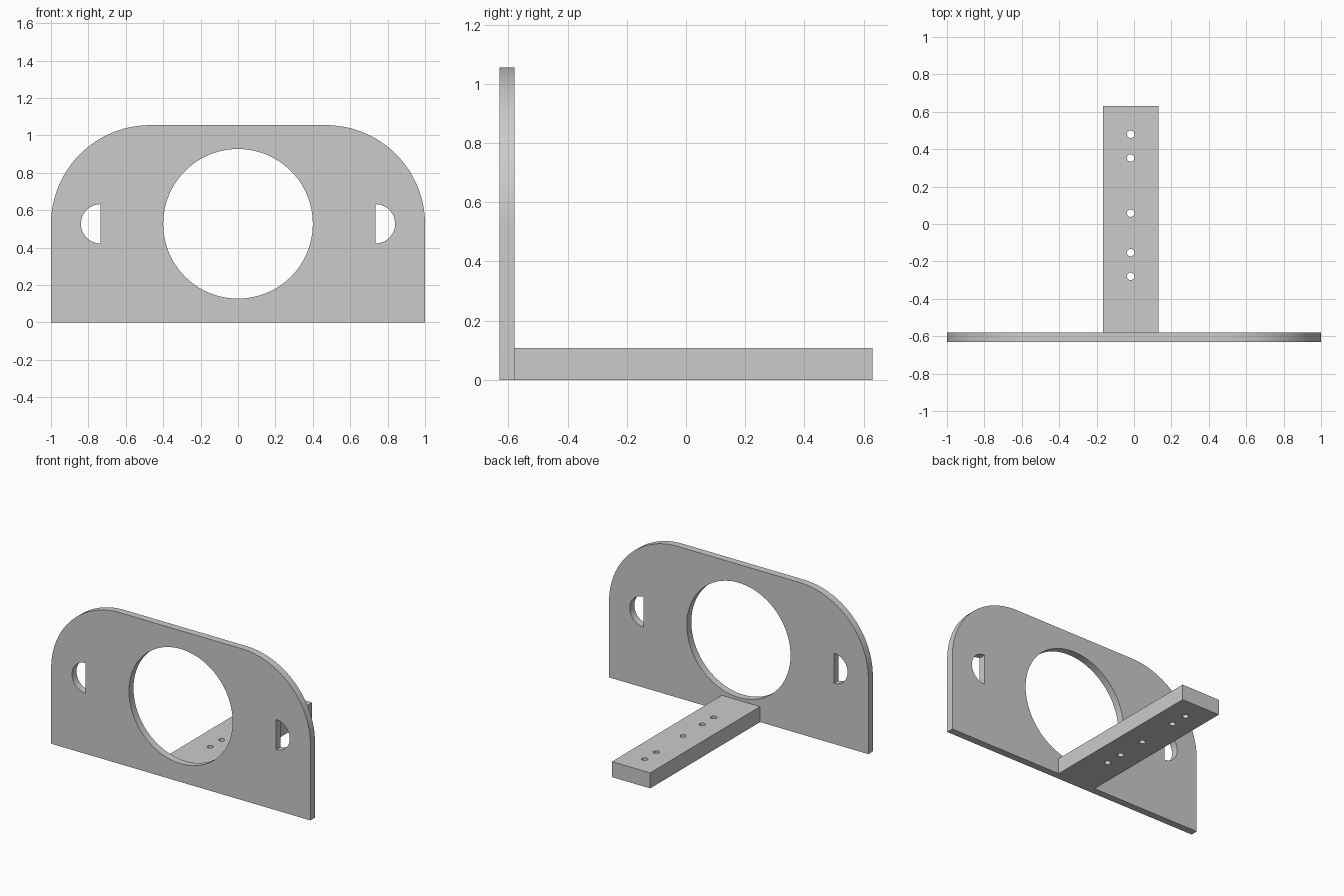
import bpy
import bmesh
from math import cos, sin, pi, radians
from mathutils import Matrix

cube = bpy.data.objects.get("Cube")
if cube:
    bpy.data.objects.remove(cube, do_unlink=True)

grey = bpy.data.materials.new("plain grey")
grey.use_nodes = True
colour = (0.6, 0.6, 0.6, 1)
grey.diffuse_color = colour
for node in grey.node_tree.nodes:
    if node.type == 'BSDF_PRINCIPLED':
        node.inputs["Base Color"].default_value = colour


def arc(cx, cy, r, start, end, steps):
    """Points along an arc, angles in degrees."""
    angles = [radians(start + (end - start) * i / steps) for i in range(steps + 1)]
    return [(cx + r * cos(a), cy + r * sin(a)) for a in angles]


def circle(cx, cy, r, steps):
    return arc(cx, cy, r, 0, 360, steps)[:-1]


def cut_sheet(name, loops, thickness, matrix):
    """Extrude an outline with holes into a solid sheet."""
    curve = bpy.data.curves.new(name + " profile", 'CURVE')
    curve.dimensions = '2D'
    curve.fill_mode = 'BOTH'
    curve.extrude = thickness / 2
    for loop in loops:
        spline = curve.splines.new('POLY')
        spline.points.add(len(loop) - 1)
        for point, (x, y) in zip(spline.points, loop):
            point.co = (x, y, 0, 1)
        spline.use_cyclic_u = True
    helper = bpy.data.objects.new(name + " helper", curve)
    mesh = bpy.data.meshes.new_from_object(helper)
    bpy.data.objects.remove(helper)
    bpy.data.curves.remove(curve)

    # weld caps to walls and place the part
    bm = bmesh.new()
    bm.from_mesh(mesh)
    bmesh.ops.remove_doubles(bm, verts=bm.verts, dist=0.0001)
    bmesh.ops.transform(bm, matrix=matrix, verts=bm.verts)
    bmesh.ops.recalc_face_normals(bm, faces=bm.faces)
    for face in bm.faces:
        face.smooth = True
        face.material_index = 0
    bm.to_mesh(mesh)
    bm.free()
    mesh.set_sharp_from_angle(angle=radians(30))
    mesh.materials.clear()
    mesh.materials.append(grey)
    mesh.name = name
    obj = bpy.data.objects.new(name, mesh)
    bpy.context.scene.collection.objects.link(obj)
    return obj


# Upright plate: rounded top corners, large round opening, two D-shaped slots
height, corner = 1.055, 0.53
mid = height / 2
outline = [(-1, 0), (1, 0)]
outline += arc(1 - corner, height - corner, corner, 0, 90, 32)
outline += arc(corner - 1, height - corner, corner, 90, 180, 32)
opening = circle(0, mid, 0.4, 96)
left_slot = arc(0.735, mid, 0.105, -90, 90, 24)
right_slot = arc(-0.735, mid, 0.105, 90, 270, 24)
upright = Matrix.Translation((0, -0.605, 0)) @ Matrix.Rotation(pi / 2, 4, 'X')
cut_sheet("upright_plate", [outline, opening, left_slot, right_slot], 0.05, upright)

# Rear mounting bar with a row of screw holes
bar = [(-0.165, -0.58), (0.13, -0.58), (0.13, 0.63), (-0.165, 0.63)]
holes = [circle(-0.018, y, 0.02, 24) for y in (0.48, 0.353, 0.058, -0.153, -0.28)]
bar_depth = 0.108
cut_sheet("mounting_bar", [bar] + holes, bar_depth,
          Matrix.Translation((0, 0, bar_depth / 2)))
